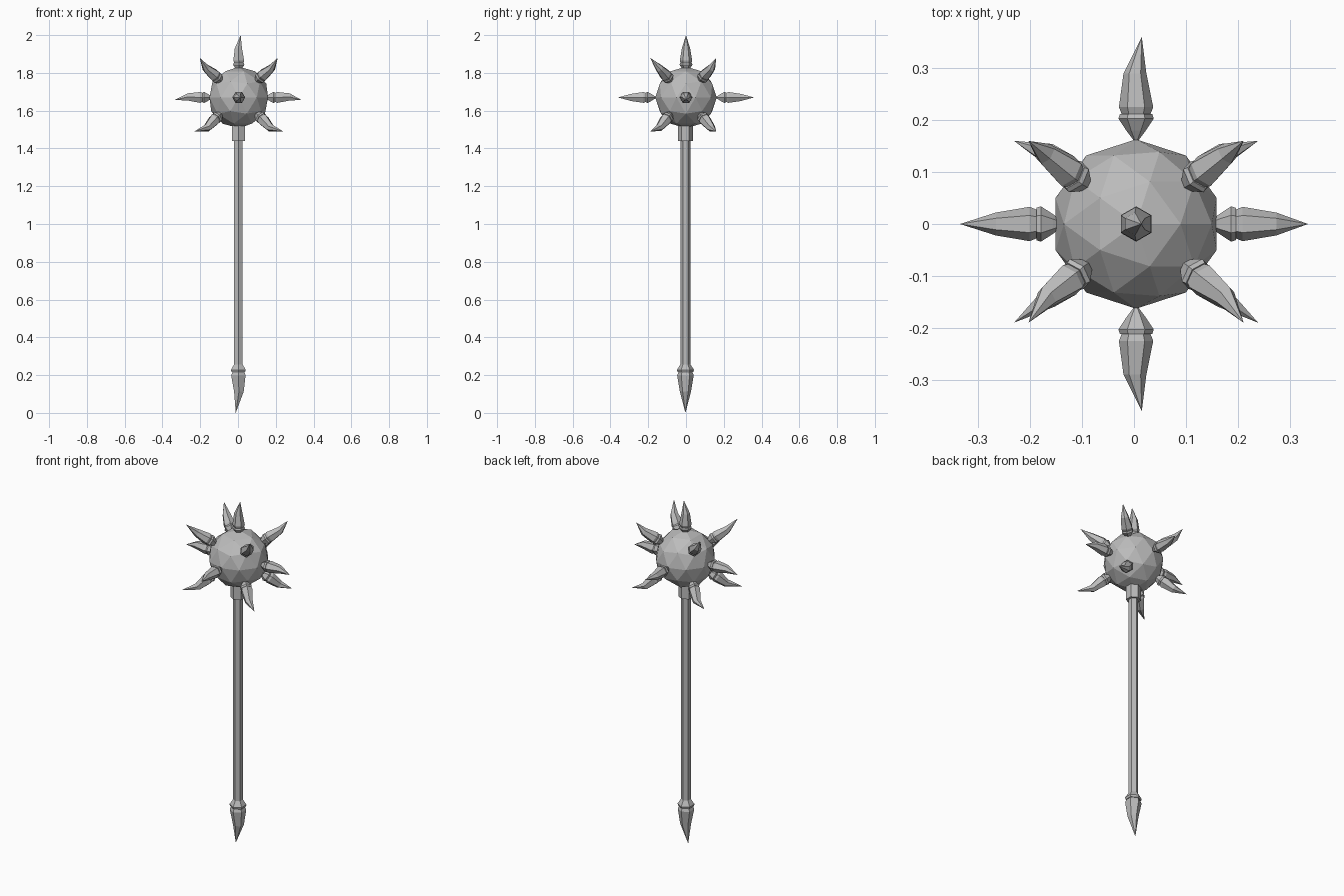
import bpy, bmesh, math
from mathutils import Vector

if "Cube" in bpy.data.objects:
    bpy.data.objects.remove(bpy.data.objects["Cube"])

steel = bpy.data.materials.new("steel_grey")
steel.use_nodes = True
steel.diffuse_color = (0.5, 0.5, 0.5, 1)
steel.node_tree.nodes["Principled BSDF"].inputs["Base Color"].default_value = (0.5, 0.5, 0.5, 1)

SIDES = 6
CENTRE = Vector((0.004, 0, 1.67))


def finish(name, bm):
    bmesh.ops.recalc_face_normals(bm, faces=bm.faces)
    mesh = bpy.data.meshes.new(name)
    bm.to_mesh(mesh)
    bm.free()
    mesh.materials.append(steel)
    obj = bpy.data.objects.new(name, mesh)
    bpy.context.collection.objects.link(obj)
    return obj


def loft(bm, rings, u, v):
    """Skin six-sided rings given as (centre, radius); radius 0 makes a point."""
    loops = []
    for c, r in rings:
        if r == 0:
            loops.append([bm.verts.new(c)] * SIDES)
            continue
        angles = [math.tau * i / SIDES for i in range(SIDES)]
        loops.append([bm.verts.new(c + r * (u * math.cos(a) + v * math.sin(a))) for a in angles])
    for a, b in zip(loops, loops[1:]):
        for i in range(SIDES):
            j = (i + 1) % SIDES
            bm.faces.new(list(dict.fromkeys((a[i], a[j], b[j], b[i]))))
    for end in (loops[0], loops[-1]):
        if end[0] is not end[1]:
            bm.faces.new(end)


def spike(name, base, axis, tip, size=1.0):
    """Flared collar carrying a slightly hooked blade that ends at tip."""
    axis = axis.normalized()
    side = Vector((0, 1, 0)) if abs(axis.y) < 0.9 else Vector((1, 0, 0))
    u = (side - axis * side.dot(axis)).normalized()
    v = axis.cross(u)
    length = (tip - base).dot(axis)
    bend = tip - base - axis * length
    collar = [(0, 0.004), (0.02, 0.019), (0.043, 0.034), (0.052, 0.031)]
    blade = [(0.045, 0.025, 0), (0.065, 0.033, 0), (0.13, 0.022, -0.2)]
    bm = bmesh.new()
    loft(bm, [(base + axis * s * size, r * size) for s, r in collar], u, v)
    rings = [(base + axis * s * size + bend * k, r * size) for s, r, k in blade]
    loft(bm, rings + [(tip, 0)], u, v)
    return finish(name, bm)


# Faceted ball head
bm = bmesh.new()
bmesh.ops.create_icosphere(bm, subdivisions=2, radius=0.163)
head = finish("ball_head", bm)
head.location = CENTRE

# Hexagonal shaft and the socket under the ball
X, Y, Z = Vector((1, 0, 0)), Vector((0, 1, 0)), Vector((0, 0, 1))
for name, low, high, radius in (("shaft", 0.22, 1.5, 0.026), ("head_socket", 1.44, 1.54, 0.04)):
    bm = bmesh.new()
    loft(bm, [(Vector((0.002, -0.003, z)), radius) for z in (low, high)], Y, X)
    finish(name, bm)

# Spikes along the main axes
spike("top_spike", CENTRE + Z * 0.13, Z, Vector((0.014, 0, 2.0)))
spike("pommel_spike", Vector((0.002, -0.003, 0.285)), -Z, Vector((-0.012, -0.003, 0)), 1.33)
for s, side, end in ((1, "left", "back"), (-1, "right", "front")):
    spike(side + "_spike", CENTRE + X * s * 0.14, X * s, Vector((s * 0.335, 0, 1.657)))
    spike(end + "_spike", CENTRE + Y * s * 0.16, Y * s, Vector((0.015, s * 0.36, 1.67)))

# Eight diagonal spikes
for sx, side in ((1, "left"), (-1, "right")):
    for sy, end in ((1, "back"), (-1, "front")):
        for sz, level in ((1, "upper"), (-1, "lower")):
            axis = Vector((0.62 * sx, 0.5 * sy - 0.02, 0.57 * sz)).normalized()
            reach_x, reach_z = (0.207, 0.21) if sz > 0 else (0.235, -0.18)
            tip = CENTRE + Vector((reach_x * sx, 0.175 * sy - 0.015, reach_z))
            spike(f"{level}_{end}_{side}_spike", CENTRE + axis * 0.14, axis, tip)
